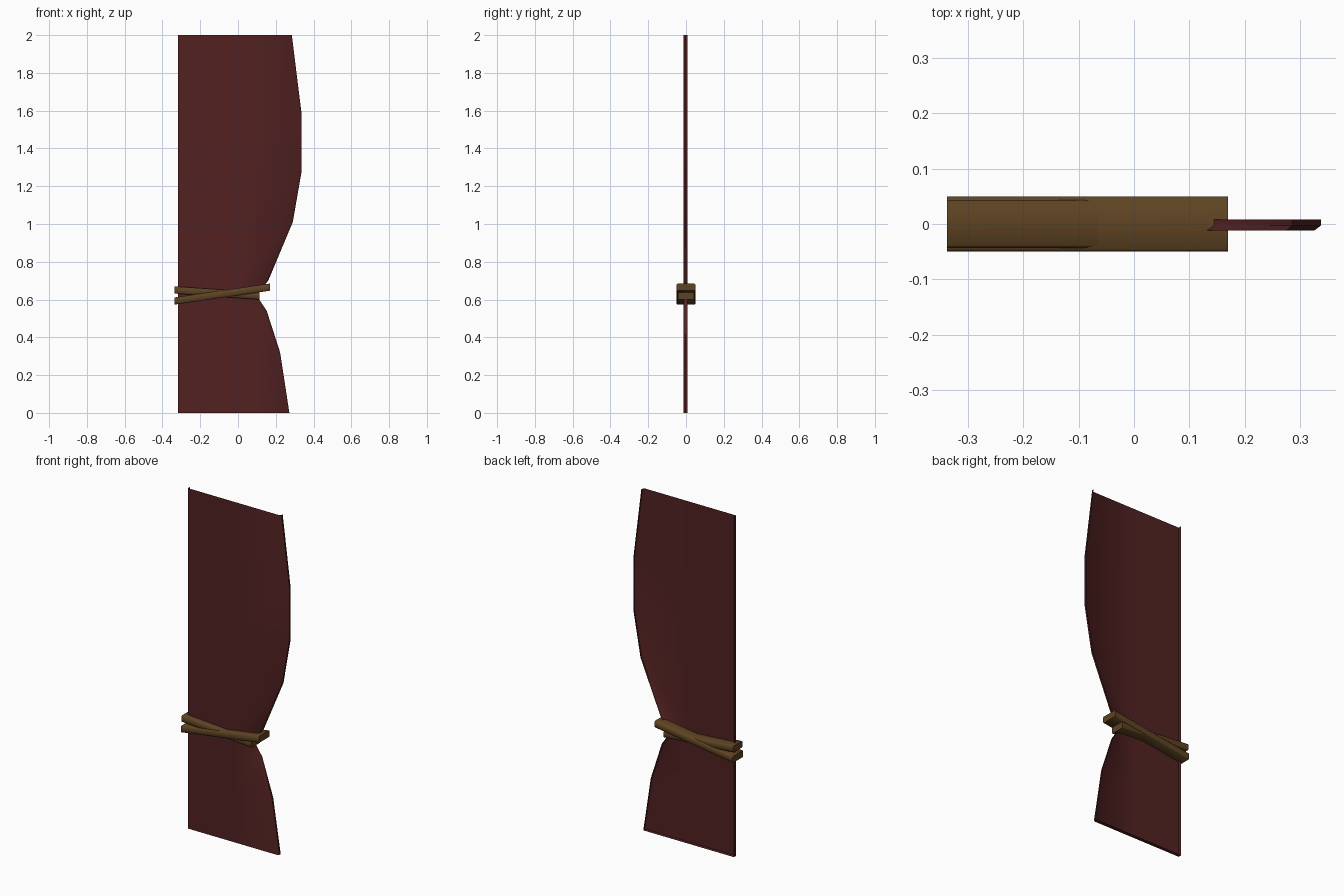
import bpy, bmesh, math

if "Cube" in bpy.data.objects:
    bpy.data.objects.remove(bpy.data.objects["Cube"])


def material(name, rgb):
    m = bpy.data.materials.new(name)
    m.diffuse_color = (*rgb, 1)
    m.use_nodes = True
    m.node_tree.nodes["Principled BSDF"].inputs["Base Color"].default_value = m.diffuse_color
    return m


def loft(name, rings, mat, closed, cap_start, cap_end):
    """Skin a list of rings (closed or open), optionally closing each end."""
    bm = bmesh.new()
    loops = [[bm.verts.new(p) for p in ring] for ring in rings]
    for a, b in zip(loops, loops[1:]):
        n = len(a)
        for i in range(n if closed else n - 1):
            j = (i + 1) % n
            bm.faces.new((a[i], a[j], b[j], b[i]))
    if cap_start:
        bm.faces.new(loops[0][::-1])
    if cap_end:
        bm.faces.new(loops[-1])
    me = bpy.data.meshes.new(name)
    bm.to_mesh(me)
    bm.free()
    me.materials.append(mat)
    ob = bpy.data.objects.new(name, me)
    bpy.context.collection.objects.link(ob)
    bpy.context.view_layer.objects.active = ob
    ob.select_set(True)
    bpy.ops.object.shade_smooth_by_angle(angle=math.radians(50))
    ob.select_set(False)
    return ob


red = material("dark red cloth", (0.085, 0.0155, 0.0155))
brown = material("brown cord", (0.112, 0.056, 0.016))

# Curtain: a front sheet with side and bottom hems turned back, no rear sheet
left, mid = -0.317, 0.0
edge = [(0.272, 0), (0.223, 0.32), (0.152, 0.54), (0.112, 0.60), (0.115, 0.645),
        (0.16, 0.70), (0.29, 1.01), (0.337, 1.28), (0.337, 1.58), (0.285, 2)]
loft("curtain", [[(left, 0.008, z), (left, -0.012, z), (mid, -0.012, z),
                  (x - 0.012, -0.012, z), (x, -0.003, z), (x, 0.008, z)]
                 for x, z in edge], red, False, True, False)


# Tie bands: two crossing bars with slightly rounded edges
def tie_band(name, start, end, depth, height, c=0.005):
    d, h = depth / 2, height / 2
    section = [(-d, -h + c), (-d + c, -h), (d - c, -h), (d, -h + c),
               (d, h - c), (d - c, h), (-d + c, h), (-d, h - c)]
    loft(name, [[(x, y, z + dz) for y, dz in section] for x, z in (start, end)],
         brown, True, True, True)


tie_band("tie_band_falling", (-0.337, 0.651), (0.115, 0.619), 0.086, 0.038)
tie_band("tie_band_rising", (-0.337, 0.592), (0.17, 0.666), 0.10, 0.038)
